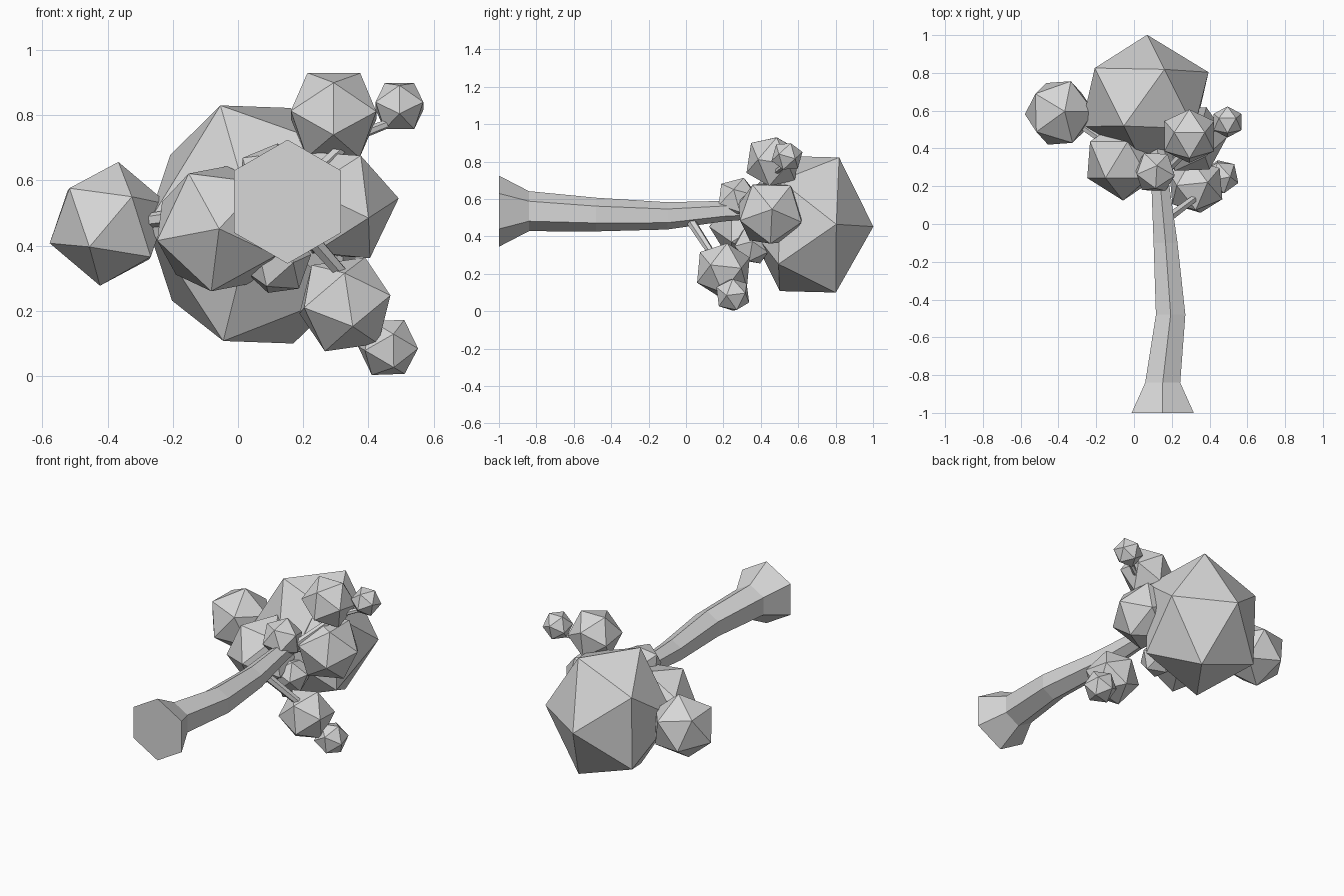
import bpy
import bmesh
import math
from mathutils import Vector, Matrix

cube = bpy.data.objects.get("Cube")
if cube:
    bpy.data.objects.remove(cube, do_unlink=True)

# One pale grey for the whole tree
grey = bpy.data.materials.new("pale_grey")
grey.use_nodes = True
grey.diffuse_color = (0.68, 0.68, 0.68, 1)
grey.node_tree.nodes["Principled BSDF"].inputs["Base Color"].default_value = (0.68, 0.68, 0.68, 1)


def add_object(name, bm):
    bmesh.ops.recalc_face_normals(bm, faces=bm.faces)
    mesh = bpy.data.meshes.new(name)
    bm.to_mesh(mesh)
    bm.free()
    mesh.materials.append(grey)
    obj = bpy.data.objects.new(name, mesh)
    bpy.context.collection.objects.link(obj)
    return obj


def foliage(name, center, radius, pole, neighbour, stretch=(1, 1, 1)):
    """Icosahedron with one corner along pole and the next towards neighbour."""
    z = Vector(pole).normalized()
    n = Vector(neighbour)
    x = (n - z * n.dot(z)).normalized()
    y = z.cross(x)
    turn = Matrix((x, y, z)).transposed().to_4x4()
    bm = bmesh.new()
    bmesh.ops.create_icosphere(bm, subdivisions=1, radius=radius)
    bm.transform(Matrix.Translation(center) @ Matrix.Diagonal((*stretch, 1)) @ turn)
    return add_object(name, bm)


def branch(name, start, end, r1, r2):
    """Tapered six-sided stick between two points."""
    a, b = Vector(start), Vector(end)
    bm = bmesh.new()
    bmesh.ops.create_cone(bm, cap_ends=True, segments=6, radius1=r1, radius2=r2,
                          depth=(b - a).length)
    turn = (b - a).to_track_quat("Z", "Y").to_matrix().to_4x4()
    bm.transform(Matrix.Translation((a + b) / 2) @ turn)
    return add_object(name, bm)


# Trunk: hexagonal rings (x, y, z, radius) from the flared foot to the crown
rings = [(0.152, -1.0, 0.535, 0.19), (0.152, -0.84, 0.535, 0.107),
         (0.194, -0.48, 0.517, 0.09), (0.167, -0.1, 0.51, 0.073),
         (0.14, 0.2, 0.535, 0.055), (0.12, 0.45, 0.54, 0.04)]
bm = bmesh.new()
loops = []
for cx, cy, cz, r in rings:
    angles = [math.radians(60 * i + 90) for i in range(6)]
    loops.append([bm.verts.new((cx + r * math.cos(t), cy, cz + r * math.sin(t)))
                  for t in angles])
for low, high in zip(loops, loops[1:]):
    for i in range(6):
        j = (i + 1) % 6
        bm.faces.new((low[i], low[j], high[j], high[i]))
bm.faces.new(loops[0])
bm.faces.new(loops[-1])
add_object("trunk", bm)

# Branches
branch("lower_branch", (0.165, 0.02, 0.49), (0.34, 0.15, 0.29), 0.026, 0.02)
branch("lower_twig", (0.33, 0.2, 0.2), (0.46, 0.25, 0.09), 0.017, 0.012)
branch("upper_branch", (0.16, 0.27, 0.55), (0.33, 0.44, 0.71), 0.024, 0.018)
branch("upper_twig", (0.32, 0.45, 0.72), (0.5, 0.54, 0.79), 0.017, 0.013)
branch("left_branch", (0.12, 0.25, 0.53), (-0.36, 0.58, 0.465), 0.03, 0.022)
branch("side_branch", (0.13, 0.26, 0.54), (0.3, 0.45, 0.53), 0.022, 0.018)

# Large foliage
foliage("crown_foliage", (0.058, 0.66, 0.465), 0.36, (0.908, 0.42, 0), (0.0, 1, -0.03),
        (1.03, 0.95, 1.18))
foliage("far_foliage", (-0.395, 0.588, 0.467), 0.192, (0.14, 0.04, 0.94), (0.07, -0.175, 0.05))
foliage("front_foliage", (-0.058, 0.34, 0.452), 0.216, (0, -1, 0), (-0.11, -0.09, 0.2))
foliage("side_foliage", (0.3, 0.45, 0.525), 0.194, (0.19, 0.01, 0.02), (0.1, 0.115, 0.155))
foliage("upper_foliage", (0.293, 0.465, 0.8), 0.154, (-0.08, 0.02, 0.13), (0.08, 0.02, 0.13))
foliage("lower_foliage", (0.328, 0.2, 0.22), 0.158, (0.06, 0.02, 0.14), (-0.02, -0.13, 0.05))

# Small foliage tufts
foliage("upper_tuft", (0.495, 0.54, 0.828), 0.086, (-0.045, 0.02, 0.07), (0.045, 0.02, 0.07))
foliage("lower_tuft", (0.46, 0.25, 0.088), 0.098, (-0.05, 0, -0.085), (0.05, 0.02, -0.075))
foliage("top_tuft", (0.11, 0.275, 0.6), 0.119, (0.01, 0.03, 0.1), (0, -0.1, 0.04))
foliage("under_tuft", (0.12, 0.355, 0.35), 0.107, (0.09, 0, 0.02), (0.02, -0.04, 0.09))
